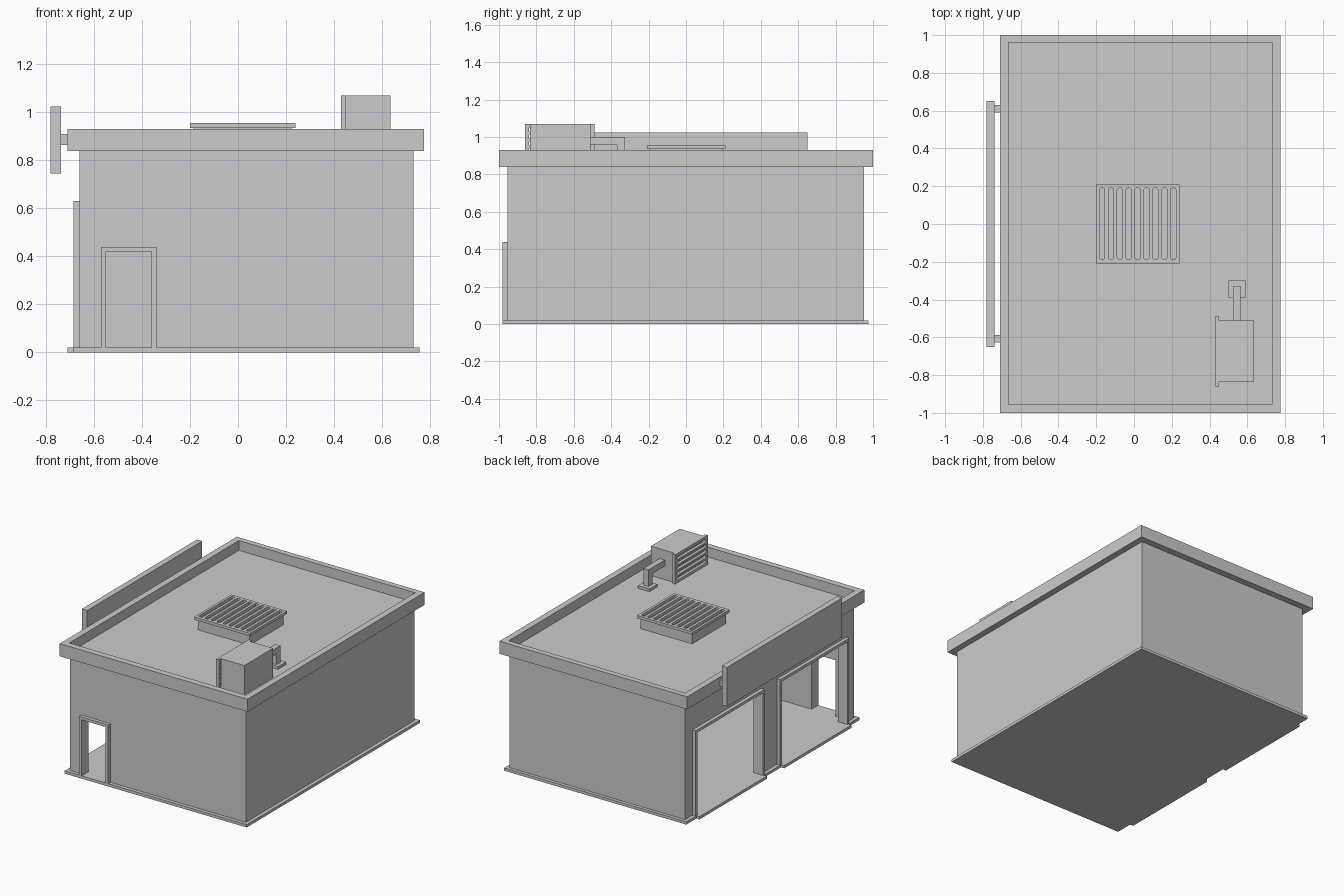
import bpy, bmesh

if "Cube" in bpy.data.objects:
    bpy.data.objects.remove(bpy.data.objects["Cube"])


def box(name, x, y, z, round_axis=None):
    """Box from (min, max) ranges; optionally round the edges parallel to one axis."""
    bm = bmesh.new()
    bmesh.ops.create_cube(bm, size=1)
    for v in bm.verts:
        v.co = [(r[0] + r[1]) / 2 + c * (r[1] - r[0]) for c, r in zip(v.co, (x, y, z))]
    if round_axis is not None:
        edges = [e for e in bm.edges
                 if abs((e.verts[0].co - e.verts[1].co).normalized()[round_axis]) > 0.9]
        bmesh.ops.bevel(bm, geom=edges, offset=0.008, segments=2, profile=0.5,
                        affect='EDGES')
    me = bpy.data.meshes.new(name)
    bm.to_mesh(me)
    bm.free()
    ob = bpy.data.objects.new(name, me)
    bpy.context.collection.objects.link(ob)
    return ob


def cut(ob, cutters):
    """Subtract the cutters, bake the result and remove the helpers."""
    for c in cutters:
        c.hide_render = True
        m = ob.modifiers.new("cut", 'BOOLEAN')
        m.operation, m.solver, m.object = 'DIFFERENCE', 'EXACT', c
    bpy.context.view_layer.update()
    deps = bpy.context.evaluated_depsgraph_get()
    me = bpy.data.meshes.new_from_object(ob.evaluated_get(deps))
    ob.modifiers.clear()
    ob.data = me
    for c in cutters:
        bpy.data.objects.remove(c)


# Floor slab
box("floor_slab", (-0.685, 0.755), (-0.98, 0.975), (0, 0.02))

# Hollow walls with a front door and two wide side openings
windows = [(0.11, 0.85), (-0.845, -0.105)]
walls = box("walls", (-0.66, 0.73), (-0.955, 0.952), (0.02, 0.84))
cut(walls, [box("c", (-0.61, 0.68), (-0.905, 0.902), (-0.1, 1))])
cut(walls, [box("c", (-0.55, -0.36), (-1.1, -0.8), (-0.1, 0.42))]
    + [box("c", (-0.8, -0.5), w, (-0.1, 0.61)) for w in windows])

# Door frame
door_frame = box("door_frame", (-0.57, -0.34), (-0.98, -0.955), (0.02, 0.44))
cut(door_frame, [box("c", (-0.55, -0.36), (-1.1, -0.8), (-0.1, 0.42))])

# Side opening frames and sills
for i, (a, b) in enumerate(windows):
    frame = box(f"side_frame_{i}", (-0.685, -0.66), (a - 0.02, b + 0.02), (0.02, 0.63))
    cut(frame, [box("c", (-0.8, -0.5), (a, b), (-0.1, 0.61))])
    box(f"side_sill_{i}", (-0.71, -0.685), (a - 0.01, b + 0.01), (0, 0.02))

# Roof with recessed deck and parapet
roof = box("roof", (-0.71, 0.775), (-1, 1), (0.84, 0.93))
cut(roof, [box("c", (-0.665, 0.73), (-0.955, 0.96), (0.86, 1.1))])

# Sign board on two brackets
box("sign_board", (-0.78, -0.738), (-0.65, 0.65), (0.745, 1.025))
for i, y in enumerate((-0.608, 0.61)):
    box(f"sign_bracket_{i}", (-0.738, -0.71), (y - 0.02, y + 0.02), (0.865, 0.91))

# Roof vent with a slotted cover
box("vent_body", (-0.185, 0.225), (-0.19, 0.195), (0.86, 0.935))
cover = box("vent_cover", (-0.2, 0.24), (-0.208, 0.21), (0.935, 0.955))
cut(cover, [box("c", (-0.183 + i * 0.0471, -0.155 + i * 0.0471), (-0.186, 0.19), (0.9, 1), 2)
            for i in range(9)])

# Cooling unit with a slotted grille
box("cooler_body", (0.45, 0.635), (-0.835, -0.51), (0.86, 1.07))
grille = box("cooler_grille", (0.43, 0.45), (-0.86, -0.49), (0.86, 1.07))
cut(grille, [box("c", (0.4, 0.5), (-0.84, -0.51), (0.879 + i * 0.037, 0.903 + i * 0.037), 0)
             for i in range(5)])

# Elbow pipe and its foot
box("pipe_horizontal", (0.525, 0.565), (-0.51, -0.37), (0.957, 1.0))
box("pipe_vertical", (0.525, 0.565), (-0.37, -0.327), (0.88, 1.0))
box("pipe_foot", (0.5, 0.59), (-0.39, -0.3), (0.86, 0.88))
